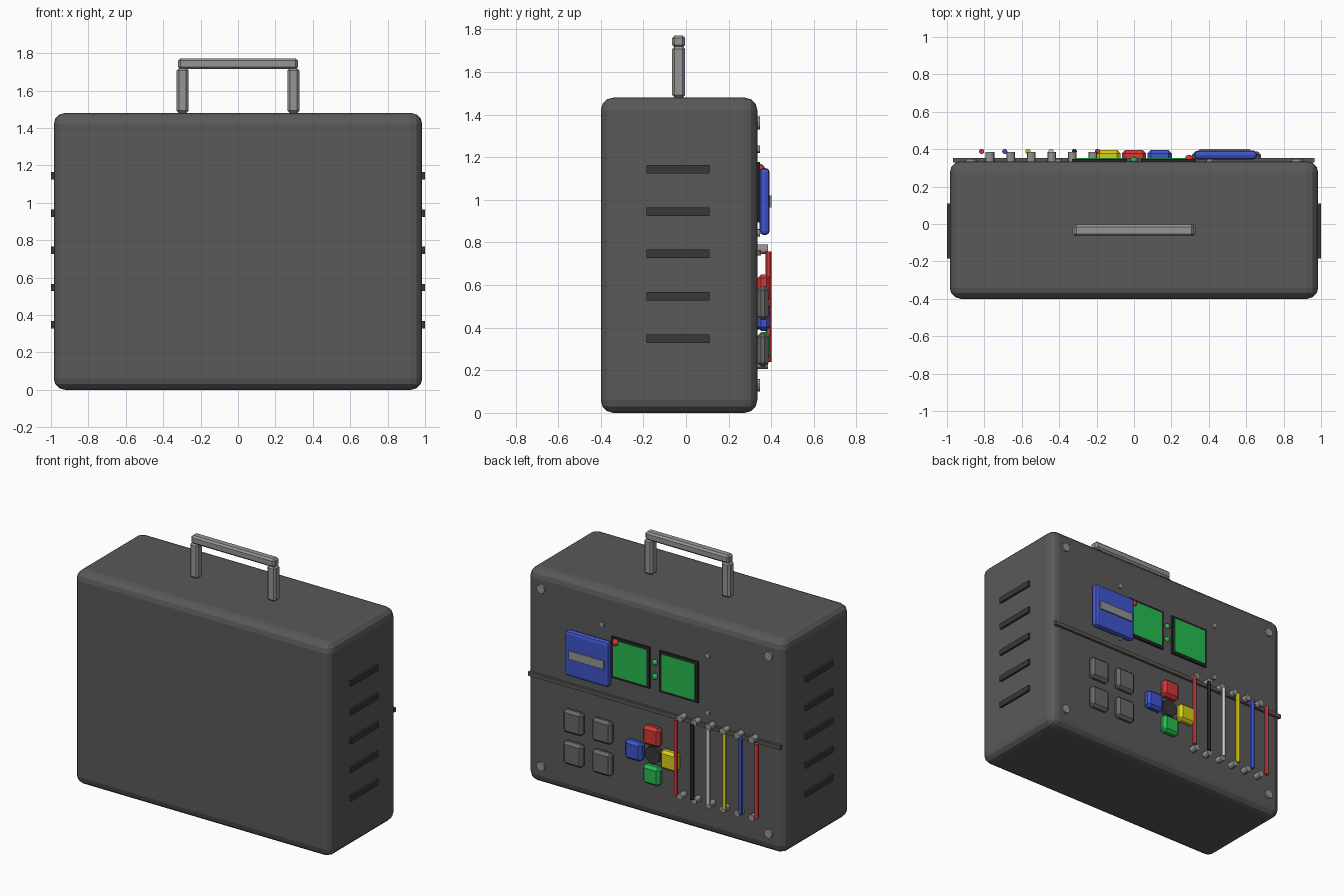
import bpy, math

if "Cube" in bpy.data.objects:
    bpy.data.objects.remove(bpy.data.objects["Cube"])

PALETTE = {
    "charcoal": (0.10, 0.10, 0.10), "dark": (0.04, 0.04, 0.04),
    "black": (0.02, 0.02, 0.02), "steel": (0.30, 0.30, 0.30),
    "key_grey": (0.14, 0.14, 0.14), "bronze": (0.11, 0.09, 0.08),
    "red": (0.65, 0.04, 0.04), "blue": (0.05, 0.09, 0.60),
    "yellow": (0.70, 0.62, 0.01), "green": (0.02, 0.50, 0.08),
    "white": (0.55, 0.55, 0.55),
}
MATS = {}
for key, rgb in PALETTE.items():
    MATS[key] = bpy.data.materials.new(key)
    MATS[key].diffuse_color = (*rgb, 1)


def finish(name, mat, bevel=0, segments=1):
    ob = bpy.context.object
    ob.name = name
    ob.data.materials.append(MATS[mat])
    if bevel:
        m = ob.modifiers.new("bevel", "BEVEL")
        m.width, m.segments = bevel, segments
    return ob


def box(name, x, y, z, mat, bevel=0, segments=1):
    """Box from (min, max) ranges."""
    r = (x, y, z)
    bpy.ops.mesh.primitive_cube_add(size=1, location=[(a + b) / 2 for a, b in r])
    bpy.context.object.scale = [b - a for a, b in r]
    bpy.ops.object.transform_apply(location=False, rotation=False, scale=True)
    return finish(name, mat, bevel, segments)


def plate(name, x, z, w, h, y, mat, bevel=0, segments=1):
    """Box centred on (x, z) of the back panel."""
    return box(name, (x - w / 2, x + w / 2), y, (z - h / 2, z + h / 2), mat, bevel, segments)


def peg(name, x, z, r, y0, y1, mat, sides=12):
    """Cylinder standing out of the back panel."""
    bpy.ops.mesh.primitive_cylinder_add(vertices=sides, radius=r, depth=y1 - y0,
                                        location=(x, (y0 + y1) / 2, z),
                                        rotation=(math.pi / 2, 0, 0))
    ob = finish(name, mat)
    bpy.ops.object.shade_smooth_by_angle()
    return ob


def dome(name, x, z, r, depth, mat):
    bpy.ops.mesh.primitive_uv_sphere_add(segments=16, ring_count=8, radius=1, location=(x, 0.342, z))
    bpy.context.object.scale = (r, depth, r)
    bpy.ops.object.shade_smooth()
    return finish(name, mat)


# Case
box("case", (-0.985, 0.985), (-0.40, 0.335), (0, 1.48), "charcoal", 0.06, 3)

# Side vents
for s in (-1, 1):
    for i in range(5):
        z = 0.348 + i * 0.199
        box("side_vent", sorted((s * 0.97, s * 1.0)), (-0.185, 0.11), (z - 0.02, z + 0.02), "dark")

# Carrying handle
for s in (-1, 1):
    box("handle_post", sorted((s * 0.265, s * 0.328)), (-0.065, -0.004), (1.48, 1.72), "steel", 0.012)
box("handle_grip", (-0.32, 0.32), (-0.065, -0.004), (1.715, 1.772), "steel", 0.012)

# Panel screws
for s in (-1, 1):
    for z in (0.13, 1.36):
        peg("corner_screw", s * 0.872, z, 0.03, 0.325, 0.348, "steel")
    for z in (0.845, 1.238):
        peg("small_screw", s * 0.405, z, 0.018, 0.325, 0.348, "steel")

# Divider strip
box("divider_strip", (-0.967, 0.965), (0.33, 0.352), (0.738, 0.765), "bronze")

# Twin screens and indicator lamps
for s in (-1, 1):
    plate("screen_frame", s * 0.185, 1.035, 0.295, 0.285, (0.33, 0.348), "black")
    plate("screen", s * 0.185, 1.035, 0.255, 0.25, (0.34, 0.353), "green")
for z in (0.985, 1.083):
    dome("green_lamp", 0, z, 0.02, 0.015, "green")
dome("red_lamp", 0.295, 1.145, 0.025, 0.028, "red")

# Blue module with grey strip
plate("blue_module", 0.49, 0.992, 0.335, 0.315, (0.345, 0.393), "blue", 0.02, 2)
plate("module_strip", 0.485, 0.992, 0.27, 0.058, (0.38, 0.402), "steel")

# Grey square keys
for x in (0.385, 0.605):
    for z in (0.295, 0.515):
        plate("grey_key", x, z, 0.15, 0.16, (0.335, 0.387), "key_grey", 0.018)

# Coloured button cross
for color, x, z in (("red", 0, 0.585), ("green", 0, 0.315),
                    ("blue", 0.137, 0.45), ("yellow", -0.137, 0.45)):
    plate(color + "_button", x, z, 0.13, 0.13, (0.335, 0.395), color, 0.018)
peg("centre_button", 0, 0.45, 0.058, 0.33, 0.368, "dark", 20)

# Wires and their terminals
for i, color in enumerate(("red", "blue", "yellow", "white", "black", "red")):
    px, wx = -0.77 + i * 0.11, -0.815 + i * 0.124
    for z in (0.228, 0.768):
        peg("terminal", px, z, 0.023, 0.33, 0.386, "steel")
    bpy.ops.mesh.primitive_cylinder_add(vertices=12, radius=0.014, depth=0.52, location=(wx, 0.388, 0.498))
    finish("wire", color)
    bpy.ops.object.shade_smooth_by_angle()

for m in bpy.data.materials:
    if m.users and not m.is_grease_pencil:
        m.use_nodes = True
        m.node_tree.nodes["Principled BSDF"].inputs["Base Color"].default_value = m.diffuse_color
